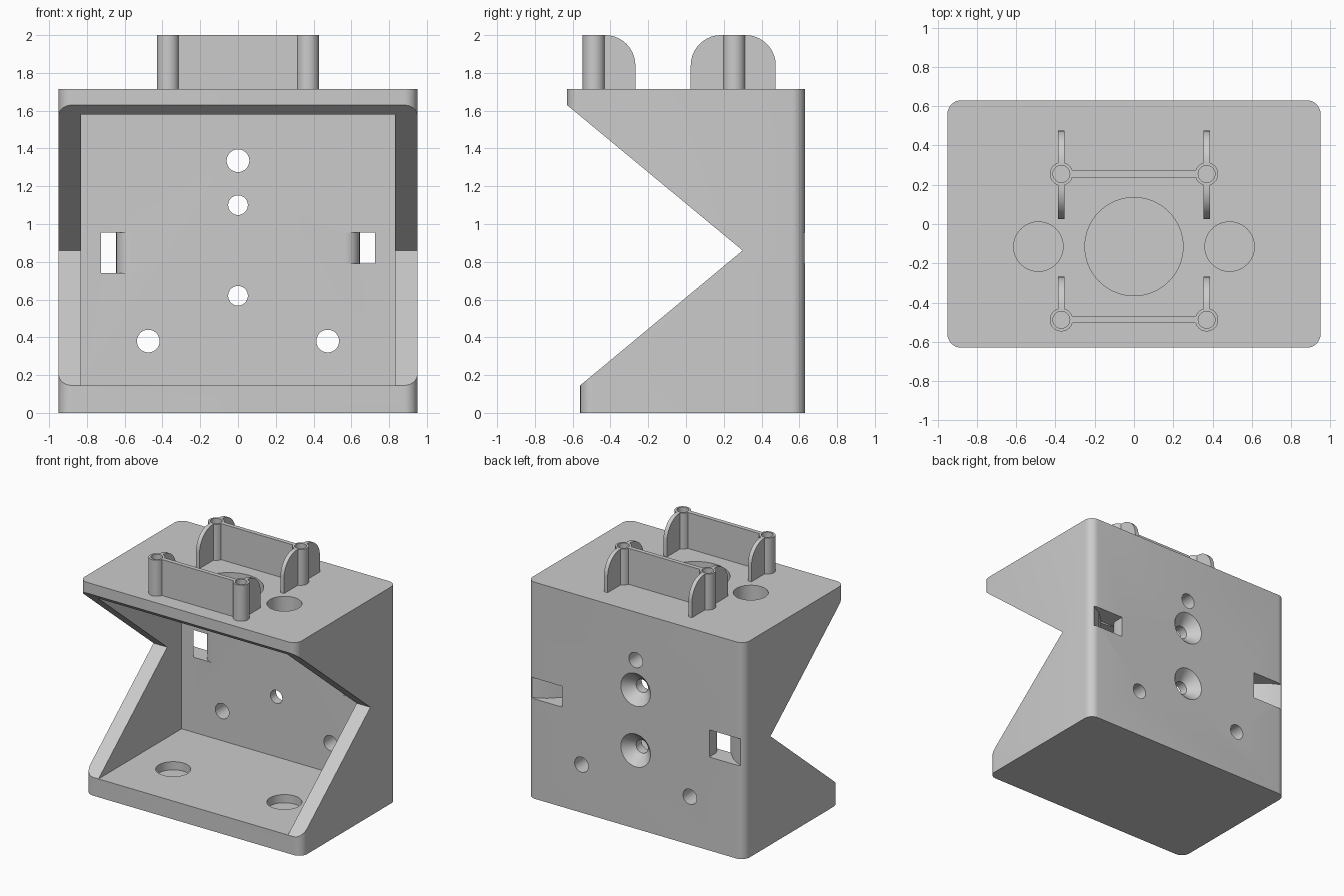
import bpy, bmesh, math
from mathutils import Vector

if "Cube" in bpy.data.objects:
    bpy.data.objects.remove(bpy.data.objects["Cube"])

grey = bpy.data.materials.new("plain grey")
grey.diffuse_color = (0.6, 0.6, 0.6, 1)
grey.use_nodes = True
grey.node_tree.nodes["Principled BSDF"].inputs["Base Color"].default_value = grey.diffuse_color

HX, BACK, TOP, PEAK = 0.95, 0.63, 1.715, 2.0


def loft(name, rings):
    """Closed solid through matching rings of points, capped at both ends."""
    bm = bmesh.new()
    vs = [[bm.verts.new(p) for p in r] for r in rings]
    n = len(vs[0])
    for a, b in zip(vs, vs[1:]):
        for i in range(n):
            j = (i + 1) % n
            bm.faces.new((a[i], a[j], b[j], b[i]))
    bm.faces.new(vs[0][::-1])
    bm.faces.new(vs[-1])
    bmesh.ops.recalc_face_normals(bm, faces=bm.faces)
    me = bpy.data.meshes.new(name)
    bm.to_mesh(me)
    bm.free()
    ob = bpy.data.objects.new(name, me)
    bpy.context.collection.objects.link(ob)
    me.materials.append(grey)
    return ob


def prism(name, pts, lo, hi, axis):
    """Extrude a 2D outline along x (points y,z) or z (points x,y)."""
    put = (lambda p, t: (t, p[0], p[1])) if axis == 'x' else (lambda p, t: (p[0], p[1], t))
    return loft(name, [[put(p, t) for p in pts] for t in (lo, hi)])


def lathe(name, c, axis, steps, n=48):
    """Round solid; steps are (radius, position along axis)."""
    rings = []
    for r, t in steps:
        ring = []
        for i in range(n):
            a = 2 * math.pi * i / n
            u, v = c[0] + r * math.cos(a), c[1] + r * math.sin(a)
            ring.append((u, t, v) if axis == 'y' else (u, v, t))
        rings.append(ring)
    return loft(name, rings)


def box(name, x0, x1, y0, y1, z0, z1):
    return prism(name, [(x0, y0), (x1, y0), (x1, y1), (x0, y1)], z0, z1, 'z')


def combine(ob, other, op='DIFFERENCE'):
    m = ob.modifiers.new("cut", 'BOOLEAN')
    m.operation, m.solver, m.object = op, 'EXACT', other
    bpy.context.view_layer.objects.active = ob
    bpy.ops.object.modifier_apply(modifier=m.name)
    bpy.data.objects.remove(other)


def arc(cx, cy, r, a0, a1, n=8):
    return [(cx + r * math.cos(math.radians(a0 + (a1 - a0) * i / n)),
             cy + r * math.sin(math.radians(a0 + (a1 - a0) * i / n))) for i in range(n + 1)]


def rounded(front, z, r=0.07):
    """Rounded rectangle ring of the housing at height z."""
    pts = []
    for cx, cy, a in ((HX - r, BACK - r, 0), (-HX + r, BACK - r, 90),
                      (-HX + r, front + r, 180), (HX - r, front + r, 270)):
        pts += arc(cx, cy, r, a, a + 90)
    return [(x, y, z) for x, y in pts]


# Housing block, slightly deeper at the top than at the base
body = loft("housing", [rounded(-0.56, 0), rounded(-0.56, 0.85),
                        rounded(-BACK, 0.87), rounded(-BACK, TOP)])
# V-shaped opening at the front, then the hollow inside
combine(body, prism("wedge", [(-1.0, -0.22), (0.3, 0.86), (-1.0, 1.936)], -1.2, 1.2, 'x'))
combine(body, box("hollow", -0.83, 0.83, -1.0, 0.48, 0.145, 1.58))

# Plain screw holes in the back wall
for x, z in ((0, 1.335), (0.475, 0.38), (-0.475, 0.38)):
    combine(body, lathe("hole", (x, z), 'y', [(0.06, 0.4), (0.06, 0.7)]))
# Countersunk holes in the back wall
for z in (1.1, 0.62):
    combine(body, lathe("sink", (0, z), 'y', [(0.052, 0.4), (0.052, 0.55), (0.13, BACK), (0.13, 0.7)]))
# Curved tie slots through the back corners
for s, z0 in ((-1, 0.74), (1, 0.79)):
    inner = arc(0.565, 0.56, 0.08, -90, 0, 6)
    outline = [(0.565, 0.4)] + inner + [(0.645, 0.72), (0.95, 0.72), (0.93, 0.63), (0.82, 0.57),
                                        (0.715, 0.47), (0.715, 0.4)]
    combine(body, prism("slot", [(s * x, y) for x, y in outline], z0, 0.955, 'z'))
# Round openings in the top plate, with shallow pockets below in the floor
combine(body, lathe("port", (0, -0.115), 'z', [(0.25, 1.4), (0.25, 1.8)], 64))
for x in (-0.487, 0.487):
    combine(body, lathe("port", (x, -0.115), 'z', [(0.126, 1.4), (0.126, 1.8)]))
    combine(body, lathe("pocket", (x, -0.115), 'z', [(0.126, 0.08), (0.126, 0.3)]))

# Two bracket rows on top: cross plate, rounded fins and hollow posts
Z0, R = TOP - 0.02, 0.16
parts = [body]
for name, y, y0, y1 in (("rear_bracket", 0.255, 0.025, 0.475), ("front_bracket", -0.488, None, -0.268)):
    br = box(name, -0.37, 0.37, y - 0.017, y + 0.017, Z0, PEAK)
    for x in (-0.37, 0.37):
        fin = [(y1, Z0)] + arc(y1 - R, PEAK - R, R, 0, 90, 10)
        if y0 is None:
            fin += [(y, PEAK), (y, Z0)]
        else:
            fin += arc(y0 + R, PEAK - R, R, 90, 180, 10) + [(y0, Z0)]
        combine(br, prism("fin", fin, x - 0.016, x + 0.016, 'x'), 'UNION')
        combine(br, lathe("post", (x, y), 'z', [(0.059, Z0), (0.059, PEAK)], 32), 'UNION')
    for x in (-0.37, 0.37):
        combine(br, lathe("bore", (x, y), 'z', [(0.043, TOP + 0.02), (0.043, 2.1)], 32))
    parts.append(br)

# Smooth the round surfaces, keep edges sharp
for ob in parts:
    bpy.ops.object.select_all(action='DESELECT')
    ob.select_set(True)
    bpy.context.view_layer.objects.active = ob
    bpy.ops.object.shade_smooth_by_angle(angle=math.radians(30))
